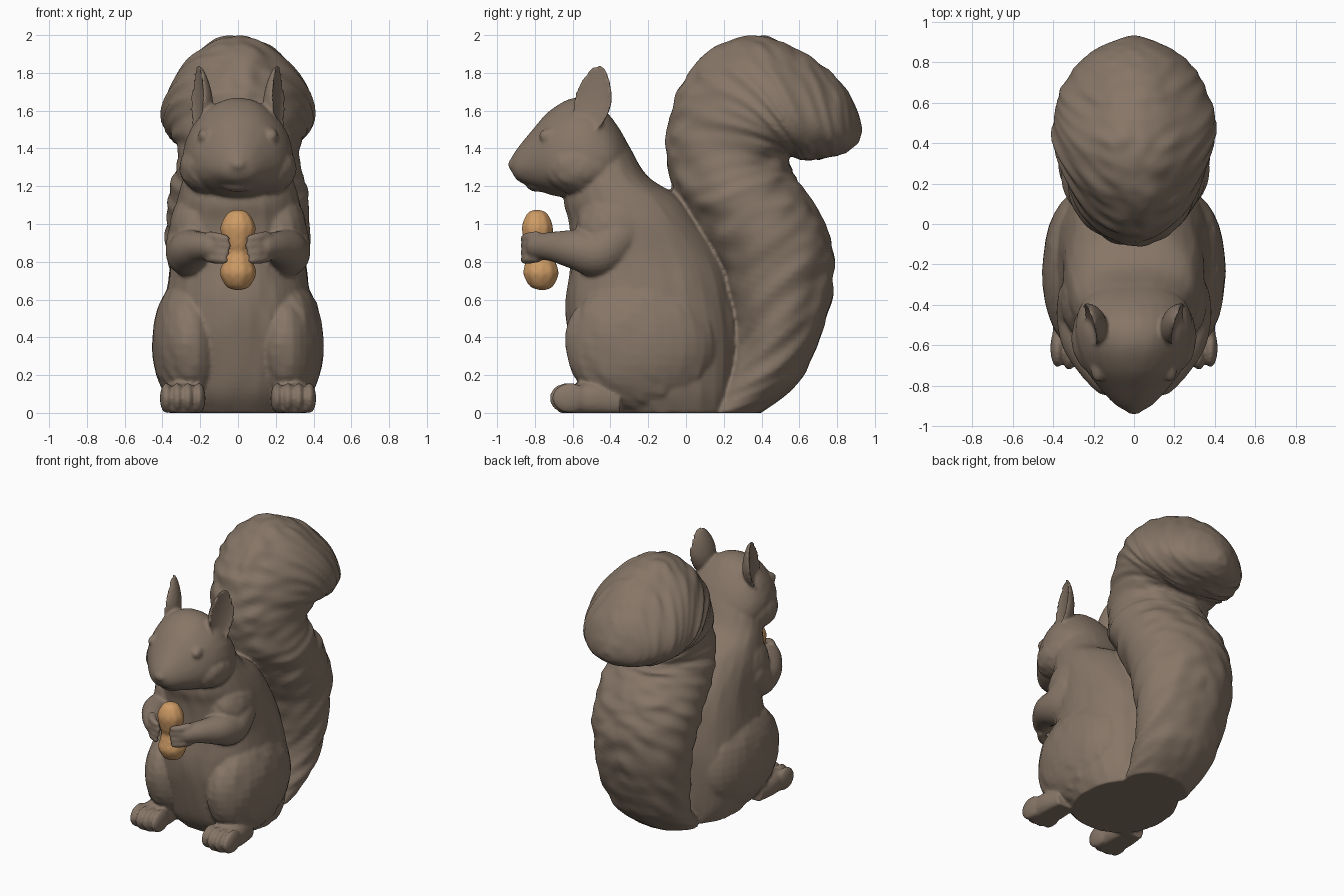
import bpy, bmesh, math
from mathutils import Vector, Matrix, noise

if "Cube" in bpy.data.objects:
    bpy.data.objects.remove(bpy.data.objects["Cube"])


def material(name, rgb):
    m = bpy.data.materials.new(name)
    m.diffuse_color = (*rgb, 1)
    m.use_nodes = True
    m.node_tree.nodes["Principled BSDF"].inputs["Base Color"].default_value = m.diffuse_color
    return m


FUR = material("brown fur", (0.24, 0.18, 0.135))
NUT = material("tan shell", (0.62, 0.33, 0.13))


def finish(name, bm, mat=FUR, angle=50):
    for v in bm.verts:                      # everything rests on the ground
        v.co.z = max(v.co.z, 0)
    bmesh.ops.recalc_face_normals(bm, faces=bm.faces)
    mesh = bpy.data.meshes.new(name)
    bm.to_mesh(mesh)
    bm.free()
    mesh.materials.append(mat)
    ob = bpy.data.objects.new(name, mesh)
    bpy.context.collection.objects.link(ob)
    bpy.ops.object.select_all(action='DESELECT')
    ob.select_set(True)
    bpy.context.view_layer.objects.active = ob
    bpy.ops.object.shade_smooth_by_angle(angle=math.radians(angle))
    return ob


def spline(rows, steps):
    """Catmull-Rom through rows of numbers."""
    out = []
    n = len(rows)
    for i in range(n - 1):
        a, b, c, d = rows[max(i - 1, 0)], rows[i], rows[i + 1], rows[min(i + 2, n - 1)]
        for s in range(steps):
            t = s / steps
            out.append([0.5 * (2 * q + (r - p) * t + (2 * p - 5 * q + 4 * r - w) * t * t
                               + (3 * q - p - 3 * r + w) * t ** 3)
                        for p, q, r, w in zip(a, b, c, d)])
    return out + [list(rows[-1])]


def skin(bm, rings):
    loops = [[bm.verts.new(p) for p in ring] for ring in rings]
    for a, b in zip(loops, loops[1:]):
        for i in range(len(a)):
            j = (i + 1) % len(a)
            bm.faces.new((a[i], a[j], b[j], b[i]))
    bm.faces.new(loops[0])
    bm.faces.new(loops[-1])


def loft(name, rows, x=0, steps=6, sides=48, power=1.0, skew=lambda t: 0, relief=None, mat=FUR):
    """Rows are (y0, z0, y1, z1, half width): two edge points in profile plus a width."""
    rings = []
    for k, (y0, z0, y1, z1, w) in enumerate(spline(rows, steps)):
        ring = []
        for i in range(sides):
            a = math.tau * i / sides
            c, s = math.cos(a), math.sin(a)
            c, s = (math.copysign(abs(q) ** power, q) for q in (c, s))
            f = 1 + (relief(a, k / steps) if relief else 0)
            m = 0.5 + 0.5 * s * f
            ring.append((x + w * c * f * (1 - skew(k / steps) * s),
                         y1 + (y0 - y1) * m, z1 + (z0 - z1) * m))
        rings.append(ring)
    bm = bmesh.new()
    skin(bm, rings)
    return finish(name, bm, mat)


def tube(name, pts, steps=6, sides=24):
    """Round limb through (x, y, z, radius) points with domed ends."""
    pts = spline(pts, steps)
    centres = [Vector(p[:3]) for p in pts]
    rings = []
    n = len(pts)

    def ring(c, r, t, e):
        u = t.cross(Vector((0, 0, 1))).normalized()
        v = u.cross(t)
        k = r * math.sqrt(1 - e * e)
        return [c + t * r * e + k * (u * math.cos(math.tau * j / sides) + v * math.sin(math.tau * j / sides))
                for j in range(sides)]

    for i, c in enumerate(centres):
        t = (centres[min(i + 1, n - 1)] - centres[max(i - 1, 0)]).normalized()
        ends = (-.97, -.8, -.45, 0) if i == 0 else (0, .45, .8, .97) if i == n - 1 else (0,)
        rings += [ring(c, pts[i][3], t, e) for e in ends]
    bm = bmesh.new()
    skin(bm, rings)
    return finish(name, bm)


def ball(name, loc, radii, rot=(0, 0, 0), shape=None, relief=0.0):
    bm = bmesh.new()
    bmesh.ops.create_uvsphere(bm, u_segments=32, v_segments=20, radius=1)
    turn = Matrix.Rotation(rot[2], 3, 'Z') @ Matrix.Rotation(rot[1], 3, 'Y') @ Matrix.Rotation(rot[0], 3, 'X')
    for v in bm.verts:
        p = v.co.copy()
        if relief:
            p *= 1 + relief * noise.noise(Vector((p.x * 7, p.y * 7, p.z * 2)))
        if shape:
            p = shape(p)
        v.co = turn @ Vector([a * b for a, b in zip(p, radii)]) + Vector(loc)
    return finish(name, bm)


def coat(a, t):                             # fine vertical fur grooves
    return 0.022 * noise.noise(Vector((math.cos(a) * 6, math.sin(a) * 6, t * 0.9)))


def tail_coat(a, t):                        # swept tufts that wrap around the tail
    v = abs(math.cos(a))
    flow = t * 3.2 + math.sin(a) * 2.2
    return 0.06 * noise.noise(Vector((v * 2.2, flow, math.copysign(2, math.cos(a)) * v)))


def shell(a, t):                            # ribbed, dimpled nut shell
    return 0.025 * math.cos(a * 10) * (0.6 + 0.4 * math.cos(t * 9))


# torso and neck
loft("torso", [(-.46, 0, .25, 0, .33), (-.55, .13, .27, .13, .38), (-.62, .4, .28, .4, .40),
               (-.635, .6, .26, .6, .385), (-.61, .8, .2, .8, .355), (-.62, 1.0, .08, 1.0, .345),
               (-.645, 1.12, -.03, 1.14, .325), (-.62, 1.25, -.2, 1.25, .285),
               (-.6, 1.4, -.3, 1.41, .22), (-.56, 1.5, -.39, 1.56, .1)],
     power=0.92, relief=coat)

# bushy tail, pinched below the curl and ridged along its top
loft("tail", [(.05, 0, .40, 0, .24), (.22, .2, .6, .17, .30), (.25, .45, .745, .5, .34),
              (.18, .75, .785, .8, .37), (.03, 1.02, .73, 1.02, .38), (-.07, 1.2, .61, 1.2, .36),
              (-.105, 1.45, .56, 1.28, .32), (-.04, 1.7, .54, 1.35, .345), (.12, 1.91, .56, 1.36, .38),
              (.35, 2.0, .59, 1.35, .385), (.6, 1.92, .64, 1.335, .36), (.81, 1.76, .74, 1.35, .29),
              (.9, 1.62, .84, 1.375, .18), (.935, 1.5, .915, 1.43, .04)],
     steps=9, sides=72, power=0.97, relief=tail_coat,
     skew=lambda t: .28 * min(max((t - 5) / 3, 0), 1))

# head, wide at the cheeks
loft("head", [(-.935, 1.33, -.925, 1.28, .025), (-.90, 1.39, -.89, 1.23, .09),
              (-.82, 1.49, -.81, 1.19, .165), (-.72, 1.60, -.72, 1.155, .235),
              (-.60, 1.665, -.62, 1.14, .275), (-.48, 1.645, -.52, 1.15, .285),
              (-.37, 1.53, -.4, 1.2, .25), (-.29, 1.39, -.3, 1.27, .14)],
     skew=lambda t: 0.17, power=0.96, relief=lambda a, t: 0.5 * coat(a, t))
ball("nose", (0, -.912, 1.315), (.045, .03, .032))
ball("muzzle", (0, -.83, 1.275), (.11, .085, .055))
ball("chin", (0, -.78, 1.205), (.09, .065, .035))


def ear_shape(p):                           # cupped leaf, thicker at the root
    x = (-0.3 * p.x if p.x > 0 else p.x) * (1 - .35 * p.z)
    return Vector((x, p.y * (1 - 0.25 * max(p.z, 0)), p.z))


# mirrored parts
for s, side in ((-1, "left"), (1, "right")):
    ball(side + "_cheek", (s * .15, -.56, 1.30), (.16, .2, .145), relief=.05)
    ball(side + "_ear", (s * .225, -.495, 1.665), (.09, .105, .185),
         rot=(-.18 * s, -.1, -.3 if s > 0 else math.pi + .3), shape=ear_shape)
    ball(side + "_eye", (s * .178, -.725, 1.46), (.034, .05, .04))
    ball(side + "_eyelid", (s * .165, -.715, 1.485), (.04, .07, .028), rot=(.3, 0, s * .35))
    ball(side + "_thigh", (s * .25, -.235, .365), (.205, .405, .365), relief=.035)
    ball(side + "_shoulder", (s * .215, -.37, .96), (.15, .21, .22), rot=(.4, 0, 0), relief=.04)
    tube(side + "_arm", [(s * .235, -.36, .93, .14), (s * .252, -.46, .85, .132), (s * .25, -.58, .865, .108),
                         (s * .20, -.70, .88, .08), (s * .14, -.78, .88, .068)])
    # fingers wrapping the nut
    for i in range(4):
        z = .935 - .038 * i
        tube(side + "_finger", [(s * .15, -.79, z, .028), (s * .11, -.835, z - .005, .026),
                                (s * (.055 + .008 * abs(i - 1)), -.858, z - .012, .02)], steps=4, sides=12)
    # foot and toes
    loft(side + "_foot", [(-.67, .10, -.67, 0, .09), (-.60, .15, -.60, -.01, .105),
                          (-.48, .165, -.48, -.02, .105), (-.35, .13, -.35, -.02, .08)],
         x=s * .295, power=.85)
    for i in range(4):
        dx = (i - 1.5) * .057
        ball(side + "_toe", (s * .293 + dx, -.635 + .25 * abs(dx), .078), (.035, .095, .08))

# fuse all fur parts into one sculpted skin
parts = [o for o in bpy.data.objects if o.type == 'MESH']
for o in parts:
    o.select_set(True)
body = bpy.data.objects["torso"]
bpy.context.view_layer.objects.active = body
bpy.ops.object.join()
body.name = "squirrel_body"
fuse = body.modifiers.new("fuse", 'REMESH')
fuse.mode = 'VOXEL'
fuse.voxel_size = 0.011
fuse.use_smooth_shade = True
blend = body.modifiers.new("blend", 'SMOOTH')
blend.factor = 0.5
blend.iterations = 4

# nut held between the paws
loft("nut", [(-.80, 1.075, -.78, 1.075, .012), (-.84, 1.055, -.735, 1.055, .055),
             (-.868, .985, -.705, .985, .09), (-.855, .90, -.71, .90, .078),
             (-.84, .85, -.705, .85, .07), (-.85, .80, -.69, .80, .08),
             (-.86, .735, -.675, .735, .093), (-.825, .67, -.705, .67, .06),
             (-.77, .65, -.75, .65, .012)], relief=shell, mat=NUT, sides=60)
